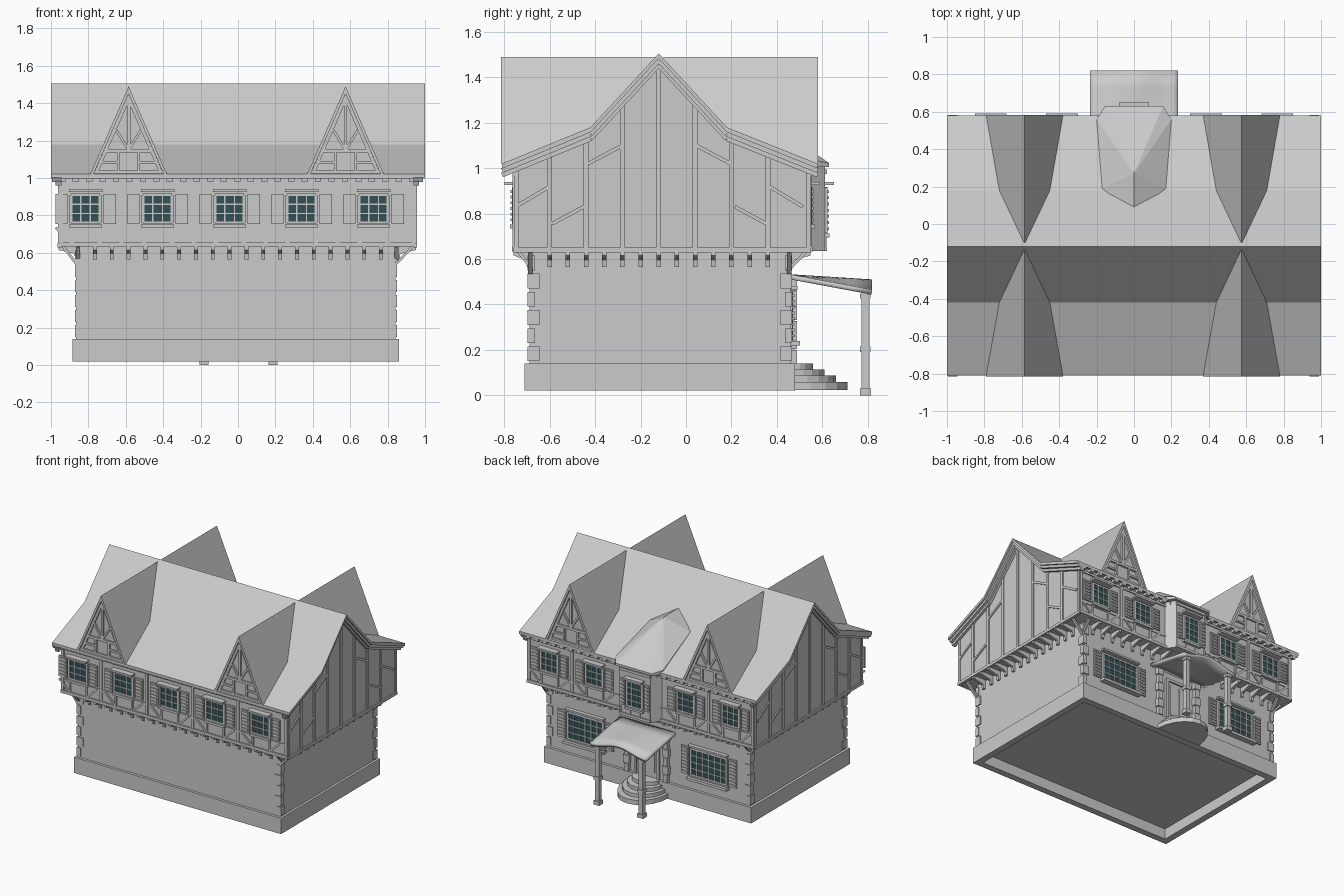
import bpy, bmesh, math
from mathutils import Matrix, Vector

old = bpy.data.objects.get("Cube")
if old:
    bpy.data.objects.remove(old, do_unlink=True)


def material(name, rgb):
    m = bpy.data.materials.new(name)
    m.use_nodes = True
    m.diffuse_color = (*rgb, 1)
    m.node_tree.nodes["Principled BSDF"].inputs["Base Color"].default_value = (*rgb, 1)
    return m


GREY = material("plain grey", (0.6, 0.6, 0.6))
GLASS = material("dark teal glass", (0.034, 0.08, 0.093))
parts = {}


def part(name, mat=GREY):
    if name not in parts:
        parts[name] = (bmesh.new(), mat)
    return parts[name][0]


def plane(origin, u, n):
    """Wall frame: local x runs along the wall, y is up, z points outwards."""
    cols = (Vector(u), Vector((0, 0, 1)), Vector(n), Vector(origin))
    return Matrix([[c[i] for c in cols] for i in range(3)] + [[0, 0, 0, 1]])


def prism(bm, M, pts, lo, hi):
    a, b = ([bm.verts.new(M @ Vector((p[0], p[1], h))) for p in pts] for h in (lo, hi))
    bm.faces.new(a)
    bm.faces.new(b)
    for i in range(len(pts)):
        j = (i + 1) % len(pts)
        bm.faces.new((a[i], a[j], b[j], b[i]))


def rect(bm, M, u0, u1, z0, z1, lo, hi):
    prism(bm, M, [(u0, z0), (u1, z0), (u1, z1), (u0, z1)], lo, hi)


def strut(bm, M, a, b, w=0.02, lo=-0.01, hi=0.008):
    a, b = Vector(a), Vector(b)
    t = (b - a).normalized() * w / 2
    s = Vector((-t.y, t.x))
    prism(bm, M, [a - s, b - s, b + s, a + s], lo, hi)


FLAT = Matrix.Identity(4)
SWAP = Matrix(((0, 0, 1, 0), (0, 1, 0, 0), (1, 0, 0, 0), (0, 0, 0, 1)))
FRONT = plane((0, -0.755, 0), (1, 0, 0), (0, -1, 0))
BACK = plane((0, 0.545, 0), (1, 0, 0), (0, 1, 0))
RIGHT = plane((0.948, 0, 0), (0, 1, 0), (1, 0, 0))
LEFT = plane((-0.955, 0, 0), (0, 1, 0), (-1, 0, 0))
LOWER_BACK = plane((0, 0.46, 0), (1, 0, 0), (0, 1, 0))
ACROSS = plane((0, 0, 0), (0, 1, 0), (1, 0, 0))

# Plinth ring, open from below, and ground floor
bm = part("plinth")
for x0, x1, y0, y1 in ((-0.885, 0.86, -0.71, -0.66), (-0.885, 0.86, 0.43, 0.48),
                       (-0.885, -0.835, -0.66, 0.43), (0.81, 0.86, -0.66, 0.43)):
    rect(bm, FLAT, x0, x1, y0, y1, 0.02, 0.14)
rect(part("ground_floor"), FLAT, -0.865, 0.842, -0.69, 0.46, 0.1, 0.65)

# Upper floor with gable ends, and the main roof
prism(part("upper_floor"), ACROSS, [(-0.755, 0.635), (0.545, 0.635), (0.545, 1.01), (0.18, 1.15),
      (-0.12, 1.47), (-0.42, 1.15), (-0.755, 1.01)], -0.955, 0.948)
SLOPE = [(-0.81, 1.02), (-0.42, 1.18), (-0.12, 1.505), (0.18, 1.18), (0.58, 1.02)]
prism(part("main_roof"), ACROSS, SLOPE + [(y, z - 0.022) for y, z in SLOPE[::-1]], -1, 1)

# Gable end timbers and bargeboards
bm = part("gable_timbers")
for M in (RIGHT, LEFT):
    for i in range(4):
        for drop in (0.03, 0.05):
            a, b = SLOPE[i], SLOPE[i + 1]
            strut(bm, M, (a[0], a[1] - drop), (b[0], b[1] - drop), 0.022, hi=0.07 - drop)
    for u, top in ((-0.6, 1.06), (-0.44, 1.13), (-0.28, 1.28), (-0.12, 1.46),
                   (0.04, 1.28), (0.2, 1.13), (0.36, 1.06)):
        strut(bm, M, (u, 0.64), (u, top), 0.022)
    for u in (-0.748, 0.538):
        strut(bm, M, (u, 0.64), (u, 1.0), 0.02)
    strut(bm, M, (-0.76, 0.64), (0.55, 0.64), 0.022, hi=0.01)
    for a, b in (((-0.75, 0.83), (-0.6, 0.92)), ((-0.59, 0.755), (-0.45, 0.83)),
                 ((-0.43, 1.02), (-0.28, 1.1))):
        strut(bm, M, a, b, 0.016)
        strut(bm, M, (-0.235 - a[0], a[1]), (-0.235 - b[0], b[1]), 0.016)


# Dormers: steep shell, recessed gable wall and its timbers
def dormer(M):
    prism(part("dormer_roofs"), M, [(-0.205, 1.02), (0, 1.49), (0.205, 1.02), (0.188, 1.02),
          (0, 1.45), (-0.188, 1.02)], -0.68, 0)
    prism(part("dormer_walls"), M, [(-0.195, 1.0), (0.195, 1.0), (0, 1.465)], -0.6, -0.025)
    bm = part("dormer_timbers")

    def bar(a, b, w=0.014):
        strut(bm, M, a, b, w, -0.03, -0.012)
    bar((0, 1.15), (0, 1.44), 0.018)
    bar((-0.13, 1.145), (0.13, 1.145), 0.018)
    bar((-0.19, 1.03), (0.19, 1.03), 0.018)
    for s in (-1, 1):
        bar((s * 0.175, 1.025), (0, 1.43), 0.018)
        bar((s * 0.055, 1.03), (s * 0.055, 1.145))
        bar((s * 0.055, 1.085), (s * 0.155, 1.085))
        bar((0, 1.15), (s * 0.065, 1.255))


for cx in (-0.585, 0.575):
    dormer(plane((cx, -0.815, 0), (1, 0, 0), (0, -1, 0)))
    dormer(plane((cx, 0.582, 0), (1, 0, 0), (0, 1, 0)))


# Windows: thin glass plate, frame, glazing bars, louvred shutters, hood and sill
def window(M, u, z0, z1, w, cols, rows, out=0.0, shutter=0.066, hood=0.045):
    rect(part("window_glass", GLASS), M, u - w / 2, u + w / 2, z0, z1, out - 0.002, out + 0.006)
    bm = part("window_frames")
    for i in range(cols + 1):
        x = u - w / 2 + w * i / cols
        strut(bm, M, (x, z0), (x, z1), 0.016 if i in (0, cols) else 0.007, out, out + 0.012)
    for i in range(rows + 1):
        z = z0 + (z1 - z0) * i / rows
        strut(bm, M, (u - w / 2, z), (u + w / 2, z), 0.014 if i in (0, rows) else 0.007, out, out + 0.011)
    rect(bm, M, u - w / 2 - 0.012, u + w / 2 + 0.012, z1 + 0.016, z1 + 0.03, out, out + hood)
    rect(bm, M, u - w / 2 - 0.01, u + w / 2 + 0.01, z0 - 0.025, z0 - 0.008, out, out + 0.02)
    bm = part("shutters")
    for s in (-1, 1):
        c = u + s * (w / 2 + shutter / 2 + 0.018)
        rect(bm, M, c - shutter / 2, c + shutter / 2, z0 - 0.005, z1 + 0.005, out, out + 0.01)
        slats = int((z1 - z0) / 0.025)
        for k in range(slats):
            z = z0 + (k + 0.5) * (z1 - z0) / slats
            strut(bm, M, (c - shutter / 2 + 0.008, z), (c + shutter / 2 - 0.008, z), 0.012, out, out + 0.017)


front_windows = [-0.815 + 0.385 * i for i in range(5)]
back_windows = [-0.765, -0.385, 0.385, 0.765]
for u in front_windows:
    window(FRONT, u, 0.76, 0.91, 0.155, 3, 3)
for u in back_windows:
    window(BACK, u, 0.76, 0.91, 0.145, 3, 3)
for u in (-0.52, 0.52):
    window(LOWER_BACK, u, 0.25, 0.45, 0.3, 6, 4, hood=0.03)
    rect(part("window_boxes"), LOWER_BACK, u - 0.17, u + 0.17, 0.218, 0.238, 0, 0.042)

# Long wall timbers, rafter tails and floor brackets
bm = part("wall_timbers")
tails = part("rafter_tails")
brackets = part("floor_brackets")


def bracket(M, u, depth):
    prism(brackets, M @ SWAP, [(-depth, 0.565), (-depth, 0.637), (0.004, 0.637), (0.004, 0.615),
          (0.02 - depth, 0.595), (0.015 - depth, 0.565)], u - 0.01, u + 0.01)


for M, windows, depth in ((FRONT, front_windows, 0.07), (BACK, back_windows, 0.09)):
    strut(bm, M, (-0.958, 0.645), (0.95, 0.645), 0.022, hi=0.012)
    strut(bm, M, (-0.958, 0.975), (0.95, 0.975), 0.018)
    strut(bm, M, (-0.955, 0.735), (0.948, 0.735), 0.014, hi=0.006)
    posts = [(a + b) / 2 for a, b in zip(windows, windows[1:])] + [-0.945, 0.938]
    for u in posts:
        strut(bm, M, (u, 0.65), (u, 0.98), 0.02)
    for u in windows:
        for s in (-1, 1):
            strut(bm, M, (u + s * 0.16, 0.735), (u + s * 0.07, 0.65), 0.014)
            strut(bm, M, (u + s * 0.07, 0.735), (u + s * 0.07, 0.65), 0.014)
    for i in range(27):
        u = -0.94 + i * 0.072
        rect(tails, M, u - 0.017, u + 0.017, 0.98, 1.0, -0.02, 0.035)
    for i in range(18):
        bracket(M, -0.765 + i * 0.09, depth)
    for s in (-1, 1):
        strut(brackets, M, (-0.01 + s * 0.85, 0.535), (s * 0.935, 0.635), 0.014, -depth - 0.01, -depth + 0.01)
for M in (RIGHT, LEFT):
    for i in range(13):
        bracket(M, -0.6 + i * 0.08, 0.1)
    strut(brackets, M, (-0.68, 0.56), (-0.74, 0.635), 0.014, -0.11, -0.09)
    strut(brackets, M, (0.45, 0.55), (0.53, 0.635), 0.014, -0.11, -0.09)

# Alternating corner stones
bm = part("corner_stones")
for x in (-0.865, 0.842):
    for y in (-0.69, 0.46):
        sx, sy = math.copysign(1, x), math.copysign(1, y)
        for i in range(6):
            a, b = (0.045, 0.025) if i % 2 else (0.025, 0.045)
            z = 0.15 + i * 0.08
            xs = sorted((x + sx * 0.007, x - sx * a))
            ys = sorted((y + sy * 0.007, y - sy * b))
            rect(bm, FLAT, *xs, *ys, z, z + 0.065)

# Bay above the porch, with a hipped roof running back into the main roof
prism(part("bay"), FLAT, [(-0.19, 0.53), (-0.13, 0.612), (0.13, 0.612), (0.19, 0.53)], 0.635, 1.02)
window(BACK, 0, 0.72, 0.91, 0.13, 3, 4, out=0.067, shutter=0.04, hood=0.04)
bm = part("bay_timbers")
for z in (0.645, 0.985):
    strut(bm, BACK, (-0.132, z), (0.132, z), 0.02, 0.05, 0.075)
for u in (-0.122, 0.122, -0.04, 0.04):
    strut(bm, BACK, (u, 0.645), (u, 0.7), 0.014, 0.05, 0.073)
bm = part("bay_roof")
for x, y, z in ((0, 0.06, 1.276), (0, 0.27, 1.276), (0.17, 0.19, 1.178), (0.2, 0.56, 1.035),
                (0.155, 0.63, 1.022), (0.155, 0.63, 1.005), (0.2, 0.56, 1.005)):
    for s in ((-1, 1) if x else (1,)):
        bm.verts.new((s * x, y, z))
bmesh.ops.convex_hull(bm, input=bm.verts[:])

# Door with surround
rect(part("door"), LOWER_BACK, -0.09, 0.09, 0.14, 0.44, 0, 0.006)
bm = part("door_surround")
for s in (-1, 1):
    strut(bm, LOWER_BACK, (s * 0.095, 0.14), (s * 0.095, 0.45), 0.02, 0, 0.018)
    strut(bm, LOWER_BACK, (s * 0.04, 0.18), (s * 0.04, 0.42), 0.05, 0, 0.011)
    for i in range(6):
        w = 0.05 if i % 2 else 0.036
        rect(bm, LOWER_BACK, s * 0.165 - w / 2, s * 0.165 + w / 2, 0.14 + i * 0.064, 0.2 + i * 0.064, 0, 0.028)
strut(bm, LOWER_BACK, (-0.105, 0.45), (0.105, 0.45), 0.02, 0, 0.018)

# Rounded stone steps
bm = part("steps")
for i in range(4):
    rx, ry, top = 0.11 + 0.025 * i, 0.085 + 0.05 * i, 0.14 - 0.027 * i
    arc = [(rx * math.cos(math.pi * k / 10), 0.475 + ry * math.sin(math.pi * k / 10)) for k in range(11)]
    prism(bm, FLAT, arc, top - 0.035, top)

# Porch posts with base, band and cap
bm = part("porch_posts")
for x in (-0.183, 0.187):
    for half, z0, z1 in ((0.017, 0, 0.46), (0.024, 0, 0.03), (0.023, 0.19, 0.215), (0.023, 0.425, 0.445)):
        rect(bm, FLAT, x - half, x + half, 0.79 - half, 0.79 + half, z0, z1)

# Bowed porch roof: flat at the wall, arched at the front
bm = part("porch_roof")
rows = []
for t in (0, 0.25, 0.5, 0.75, 1):
    row = []
    for k in range(17):
        x = -0.235 + 0.47 * k / 16
        arch = 0.5 + 0.5 * math.cos(math.pi * x / 0.235)
        row.append(bm.verts.new((x, 0.455 + 0.365 * t, 0.533 - t * (0.068 - 0.045 * arch))))
    rows.append(row)
for r, q in zip(rows, rows[1:]):
    for k in range(16):
        bm.faces.new((r[k], r[k + 1], q[k + 1], q[k]))

# Turn every part into an object
for name, (bm, mat) in parts.items():
    bmesh.ops.recalc_face_normals(bm, faces=bm.faces[:])
    if name == "porch_roof" and sum(f.normal.z for f in bm.faces) < 0:
        bmesh.ops.reverse_faces(bm, faces=bm.faces[:])
    mesh = bpy.data.meshes.new(name)
    bm.to_mesh(mesh)
    bm.free()
    mesh.materials.append(mat)
    obj = bpy.data.objects.new(name, mesh)
    bpy.context.collection.objects.link(obj)
    if name == "porch_roof":
        obj.modifiers.new("thickness", "SOLIDIFY").thickness = 0.022
        for p in mesh.polygons:
            p.use_smooth = True
        mesh.set_sharp_from_angle(angle=math.radians(30))
